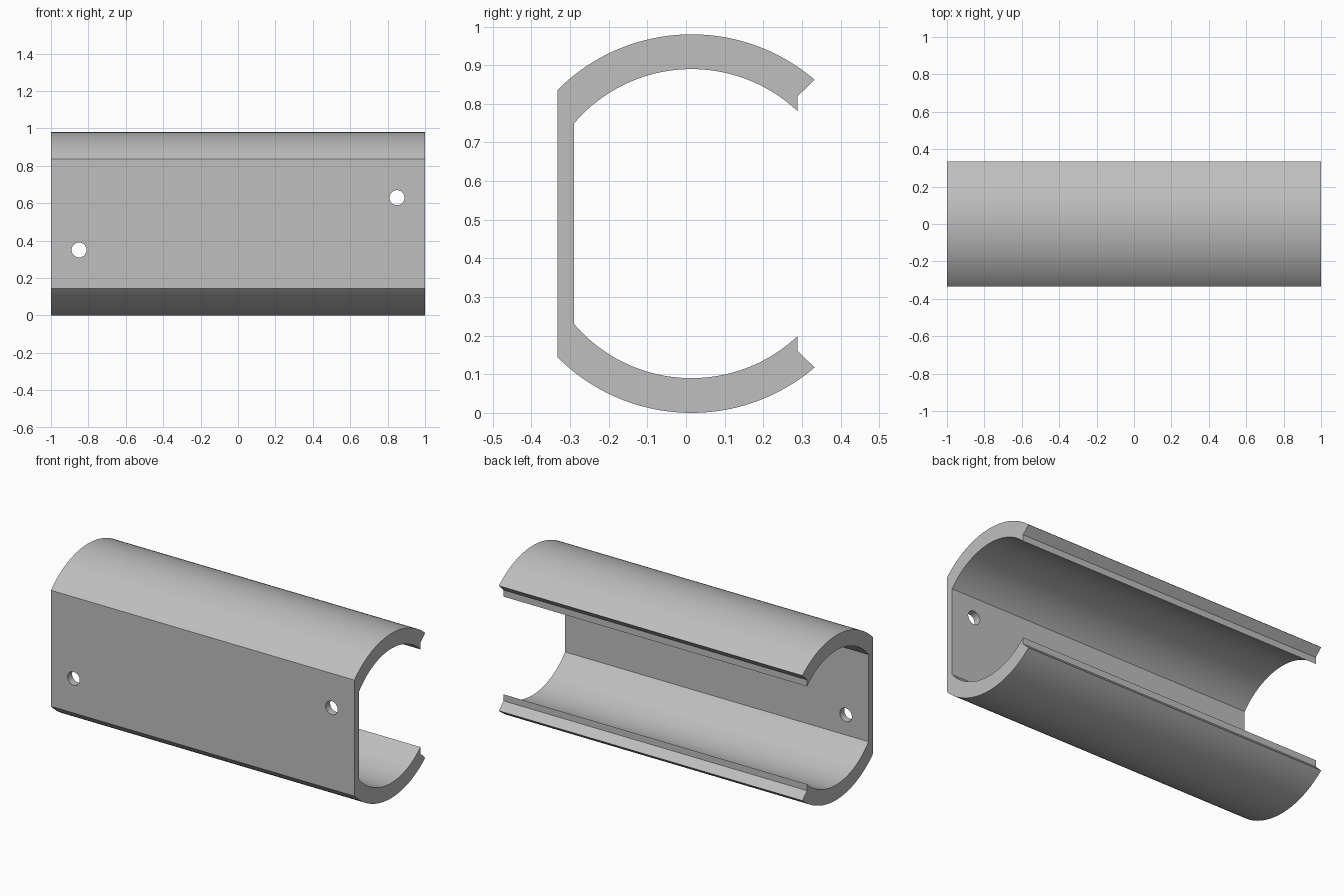
import bpy, bmesh
from math import asin, cos, sin, pi
from mathutils import Matrix, Vector

cube = bpy.data.objects.get("Cube")
if cube:
    bpy.data.objects.remove(cube, do_unlink=True)

LENGTH = 2.0
CY, CZ = 0.0145, 0.49          # centre of the arcs
R_OUT, R_IN = 0.49, 0.40
FRONT, WALL, BACK, LIP = -0.333, -0.29, 0.333, 0.289

grey = bpy.data.materials.new("light grey")
grey.use_nodes = True
colour = (0.52, 0.52, 0.52, 1)
grey.diffuse_color = colour
grey.node_tree.nodes["Principled BSDF"].inputs["Base Color"].default_value = colour


def arc(radius, y_start, y_end, steps=48):
    """Upper arc points (y, height above centre) between two y positions."""
    a, b = asin((y_start - CY) / radius), asin((y_end - CY) / radius)
    angles = [a + (b - a) * i / steps for i in range(steps + 1)]
    return [(CY + radius * sin(t), radius * cos(t)) for t in angles]


def make_object(name, bm):
    bmesh.ops.recalc_face_normals(bm, faces=bm.faces)
    mesh = bpy.data.meshes.new(name)
    bm.to_mesh(mesh)
    bm.free()
    mesh.materials.append(grey)
    obj = bpy.data.objects.new(name, mesh)
    bpy.context.collection.objects.link(obj)
    return obj


# C-shaped section: upper half with notched lip, mirrored to the lower half
outer = arc(R_OUT, FRONT, BACK)
inner = arc(R_IN, LIP, WALL)
notch = [(LIP, 0.33)]
upper = outer + notch + inner
section = upper + [(y, -h) for y, h in reversed(upper)]

# Extrude the section along the length
bm = bmesh.new()
verts = [bm.verts.new((-LENGTH / 2, y, CZ + h)) for y, h in section]
face = bm.faces.new(verts)
extruded = bmesh.ops.extrude_face_region(bm, geom=[face])["geom"]
bmesh.ops.translate(bm, vec=Vector((LENGTH, 0, 0)),
                    verts=[v for v in extruded if isinstance(v, bmesh.types.BMVert)])
channel = make_object("channel_housing", bm)

# Two diagonal screw holes through the front wall
bm = bmesh.new()
for x, z in ((-0.85, 0.35), (0.85, 0.63)):
    bmesh.ops.create_cone(bm, cap_ends=True, segments=40, radius1=0.04, radius2=0.04, depth=0.2,
                          matrix=Matrix.Translation((x, (FRONT + WALL) / 2, z))
                          @ Matrix.Rotation(pi / 2, 4, 'X'))
cutter = make_object("screw_hole_cutter", bm)
cutter.hide_render = True

cut = channel.modifiers.new("screw_holes", 'BOOLEAN')
cut.operation = 'DIFFERENCE'
cut.solver = 'EXACT'
cut.object = cutter

# Apply the cut, then shade the curves smooth with crisp edges
bpy.ops.object.select_all(action='DESELECT')
channel.select_set(True)
bpy.context.view_layer.objects.active = channel
bpy.ops.object.modifier_apply(modifier=cut.name)
bpy.data.objects.remove(cutter, do_unlink=True)
bpy.ops.object.shade_smooth_by_angle(angle=pi / 6)
